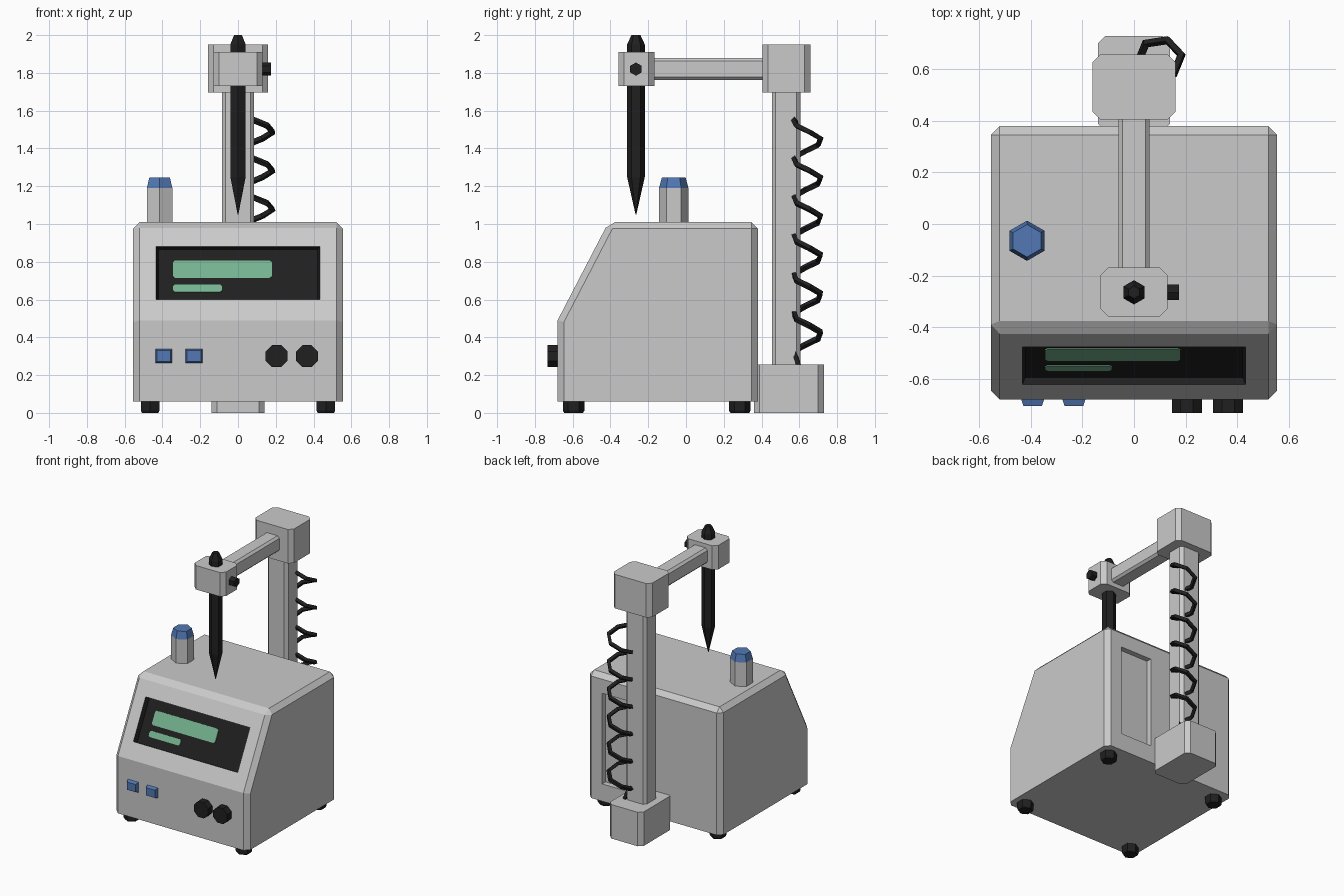
import bpy, bmesh, math
from mathutils import Matrix, Vector

if "Cube" in bpy.data.objects:
    bpy.data.objects.remove(bpy.data.objects["Cube"], do_unlink=True)


def material(name, rgb):
    m = bpy.data.materials.new(name)
    m.use_nodes = True
    m.diffuse_color = (*rgb, 1)
    m.node_tree.nodes["Principled BSDF"].inputs["Base Color"].default_value = (*rgb, 1)
    return m


GREY = material("light grey casing", (0.59, 0.59, 0.59))
DARK = material("near black", (0.014, 0.014, 0.014))
BLUE = material("blue", (0.085, 0.19, 0.46))
GREEN = material("display green", (0.18, 0.45, 0.28))


def finish(name, bm, *mats):
    bmesh.ops.recalc_face_normals(bm, faces=bm.faces)
    me = bpy.data.meshes.new(name)
    bm.to_mesh(me)
    bm.free()
    for m in mats:
        me.materials.append(m)
    ob = bpy.data.objects.new(name, me)
    bpy.context.collection.objects.link(ob)
    return ob


def box_mesh(lo, hi, axis=2, chamfer=0):
    """Box whose edges parallel to one axis are chamfered."""
    bm = bmesh.new()
    bmesh.ops.create_cube(bm, size=1)
    for v in bm.verts:
        v.co = [lo[i] + (v.co[i] + 0.5) * (hi[i] - lo[i]) for i in range(3)]
    if chamfer:
        edges = [e for e in bm.edges
                 if abs((e.verts[0].co - e.verts[1].co).normalized()[axis]) > 0.9]
        bmesh.ops.bevel(bm, geom=edges, offset=chamfer, segments=1,
                        profile=0.5, affect='EDGES')
    return bm


def block(name, lo, hi, axis=2, chamfer=0, mat=GREY):
    return finish(name, box_mesh(lo, hi, axis, chamfer), mat)


def turned(name, profile, sides, pos, mat, axis=(0, 0, 1), turn=0):
    """Faceted solid from (radius, distance along axis) rings."""
    bm = bmesh.new()
    rings = []
    for r, h in profile:
        angles = [math.tau * i / sides + math.radians(turn) for i in range(sides)]
        rings.append([bm.verts.new((r * math.sin(a), r * math.cos(a), h)) for a in angles])
    for a, b in zip(rings, rings[1:]):
        for i in range(sides):
            j = (i + 1) % sides
            bm.faces.new((a[i], a[j], b[j], b[i]))
    bm.faces.new(rings[0])
    bm.faces.new(rings[-1])
    rot = Vector((0, 0, 1)).rotation_difference(Vector(axis)).to_matrix().to_4x4()
    bm.transform(Matrix.Translation(pos) @ rot)
    return finish(name, bm, mat)


# Casing: side profile swept across x, chamfered except at the base and front crease
W, BASE, CREASE, TOP = 0.555, 0.06, 0.49, 1.01
profile = [(-0.68, BASE), (-0.68, CREASE), (-0.41, TOP), (0.38, TOP), (0.38, BASE)]
bm = bmesh.new()
face = bm.faces.new([bm.verts.new((-W, y, z)) for y, z in profile])
new = bmesh.ops.extrude_face_region(bm, geom=[face])["geom"]
bmesh.ops.translate(bm, vec=(2 * W, 0, 0),
                    verts=[v for v in new if isinstance(v, bmesh.types.BMVert)])
bmesh.ops.recalc_face_normals(bm, faces=bm.faces)


def chamfered(e):
    a, b = e.verts
    at_base = max(a.co.z, b.co.z) < BASE + 0.01
    crease = abs(a.co.z - CREASE) < 0.01 and abs(b.co.z - CREASE) < 0.01
    return not (at_base or crease)


bmesh.ops.bevel(bm, geom=[e for e in bm.edges if chamfered(e)], offset=0.034,
                segments=1, profile=0.5, affect='EDGES')
casing = finish("casing", bm, GREY, DARK)

# Frame lying on the sloped panel: local x across, y up the slope, z outward
up = Vector((0, 0.27, 0.52)).normalized()
out = Vector((0, -up.z, up.y))
slope = Matrix.Translation((0, -0.55, 0.74)) @ Matrix(
    (Vector((1, 0, 0)), up, out)).transposed().to_4x4()
DEPTH = 0.032

# Recesses: tapered dark display well in front, plain grey one at the back
bm = box_mesh((-0.433, -0.158, -DEPTH), (0.433, 0.158, DEPTH))
for v in bm.verts:
    v.co.x += math.copysign(0.012, v.co.x) * v.co.z / DEPTH
bm.transform(slope)
for f in bm.faces:
    f.material_index = 1
display_cutter = finish("display_cutter", bm, GREY, DARK)
back_cutter = block("back_cutter", (0.17, 0.34, 0.19), (0.43, 0.45, 0.87))
for cutter in (display_cutter, back_cutter):
    cutter.hide_render = True
    mod = casing.modifiers.new("recess", 'BOOLEAN')
    mod.operation, mod.solver, mod.object = 'DIFFERENCE', 'EXACT', cutter
    bpy.context.view_layer.objects.active = casing
    bpy.ops.object.modifier_apply(modifier=mod.name)
    bpy.data.objects.remove(cutter, do_unlink=True)

# Display bars
for name, x1, v0, v1 in (("large_display_bar", 0.18, -0.014, 0.088),
                         ("small_display_bar", -0.085, -0.098, -0.054)):
    bm = box_mesh((-0.345, v0, -DEPTH - 0.002), (x1, v1, -DEPTH + 0.005), 2, 0.01)
    bm.transform(slope)
    finish(name, bm, GREEN)

# Feet
for sx in (-1, 1):
    for y in (-0.595, 0.285):
        turned("foot", [(0.05, 0), (0.057, 0.012), (0.057, BASE + 0.01)], 6,
               (sx * 0.465, y, 0), DARK)

# Front controls
for x in (-0.393, -0.233):
    bm = box_mesh((x - 0.048, -0.706, 0.26), (x + 0.048, -0.67, 0.342))
    for v in bm.verts:
        if v.co.y < -0.7:
            v.co.x += math.copysign(0.012, x - v.co.x)
            v.co.z += math.copysign(0.012, 0.301 - v.co.z)
    finish("push_button", bm, BLUE)
for x in (0.205, 0.365):
    turned("knob", [(0.063, -0.01), (0.063, 0.053)], 8, (x, -0.68, 0.3), DARK,
           (0, -1, 0), 22.5)

# Post with blue cap
post = (-0.415, -0.065, 0)
turned("post", [(0.078, 1.0), (0.078, 1.19)], 6, post, GREY)
turned("post_cap", [(0.078, 1.19), (0.063, 1.245)], 6, post, BLUE)

# Stand at the back
block("stand_base", (-0.14, 0.36, 0), (0.14, 0.73, 0.255), 2, 0.03)
block("stand_column", (-0.085, 0.455, 0.25), (0.085, 0.605, 1.7), 2, 0.02)
block("stand_head", (-0.16, 0.405, 1.695), (0.16, 0.658, 1.95), 2, 0.03)
block("arm", (-0.06, -0.18, 1.762), (0.06, 0.42, 1.88), 1, 0.016)
block("probe_holder", (-0.13, -0.358, 1.73), (0.13, -0.168, 1.91), 2, 0.03)
turned("holder_screw", [(0.035, -0.01), (0.035, 0.045)], 6, (0.13, -0.265, 1.82),
       DARK, (1, 0, 0), 30)

# Probe
turned("probe", [(0.002, 1.05), (0.047, 1.25), (0.047, 1.95), (0.024, 2.0)], 6,
       (0, -0.265, 0), DARK)

# Coiled cable dropping from column to stand base
STEPS, TURNS = 6, 6
path = []
for i in range(STEPS * TURNS + 1):
    a = math.radians(-110) + math.tau * i / STEPS
    path.append((0.1 + 0.085 * math.cos(a), 0.642 + 0.075 * math.sin(a),
                 1.555 - 0.205 * i / STEPS))
path.append((0.09, 0.6, 0.24))
curve = bpy.data.curves.new("coiled_cable", 'CURVE')
curve.dimensions = '3D'
curve.bevel_depth = 0.017
curve.bevel_resolution = 0
curve.use_fill_caps = True
spline = curve.splines.new('POLY')
spline.points.add(len(path) - 1)
for p, co in zip(spline.points, path):
    p.co = (*co, 1)
spline.use_smooth = False
curve.materials.append(DARK)
bpy.context.collection.objects.link(bpy.data.objects.new("coiled_cable", curve))
